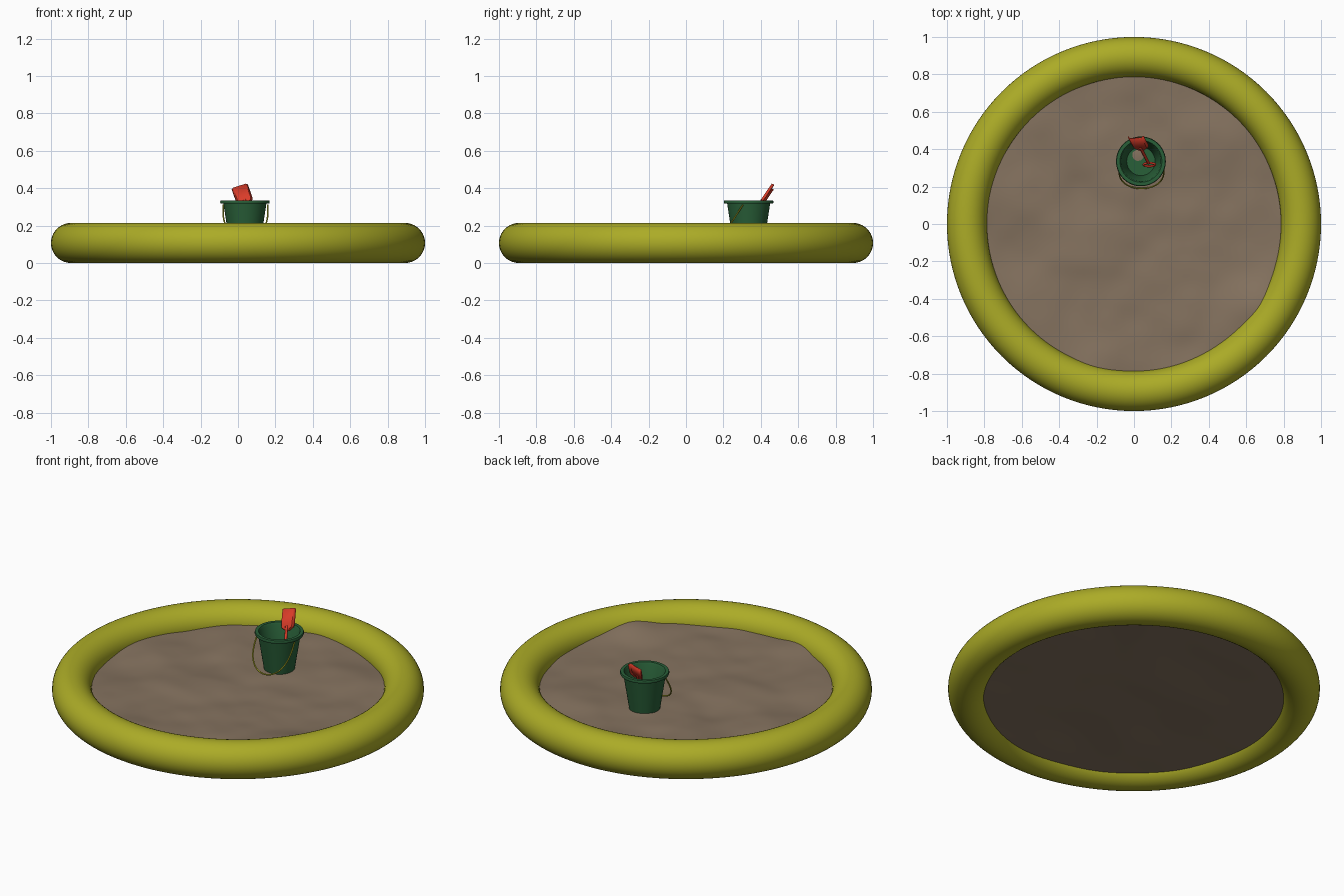
import bpy
import bmesh
import math
from mathutils import Matrix, Vector, noise

if "Cube" in bpy.data.objects:
    bpy.data.objects.remove(bpy.data.objects["Cube"])


def material(name, rgb):
    mat = bpy.data.materials.new(name)
    mat.use_nodes = True
    mat.diffuse_color = (*rgb, 1)
    mat.node_tree.nodes["Principled BSDF"].inputs["Base Color"].default_value = (*rgb, 1)
    return mat


YELLOW = material("olive yellow", (0.41, 0.41, 0.02))
SAND = material("sand brown", (0.235, 0.17, 0.115))
GREEN = material("bucket green", (0.022, 0.115, 0.04))
RED = material("shovel red", (0.70, 0.045, 0.022))


def finish(obj, name, mat, angle=40):
    obj.name = name
    obj.data.materials.append(mat)
    bpy.ops.object.select_all(action="DESELECT")
    obj.select_set(True)
    bpy.context.view_layer.objects.active = obj
    if obj.type == "MESH":
        bpy.ops.object.shade_smooth_by_angle(angle=math.radians(angle))
    return obj


def from_bmesh(bm, name, mat, angle=40):
    bmesh.ops.recalc_face_normals(bm, faces=bm.faces)
    mesh = bpy.data.meshes.new(name)
    bm.to_mesh(mesh)
    bm.free()
    obj = bpy.data.objects.new(name, mesh)
    bpy.context.collection.objects.link(obj)
    return finish(obj, name, mat, angle)


def lathe(name, profile, mat, centre, steps=64):
    bm = bmesh.new()
    verts = [bm.verts.new((r, 0, z)) for r, z in profile]
    edges = [bm.edges.new(pair) for pair in zip(verts, verts[1:])]
    bmesh.ops.spin(bm, geom=verts + edges, cent=(0, 0, 0), axis=(0, 0, 1),
                   angle=math.tau, steps=steps)
    bmesh.ops.remove_doubles(bm, verts=bm.verts, dist=1e-5)
    obj = from_bmesh(bm, name, mat)
    obj.location = centre
    return obj


def wire(name, points, radius, mat, cyclic=False):
    curve = bpy.data.curves.new(name, "CURVE")
    curve.dimensions = "3D"
    curve.bevel_depth = radius
    curve.bevel_resolution = 3
    curve.use_fill_caps = True
    spline = curve.splines.new("POLY")
    spline.points.add(len(points) - 1)
    for p, co in zip(spline.points, points):
        p.co = (*co, 1)
    spline.use_cyclic_u = cyclic
    spline.use_smooth = True
    obj = bpy.data.objects.new(name, curve)
    bpy.context.collection.objects.link(obj)
    return finish(obj, name, mat)


# Round tube wall of the sandpit
bpy.ops.mesh.primitive_torus_add(major_segments=128, minor_segments=40,
                                 major_radius=0.893, minor_radius=0.107,
                                 location=(0, 0, 0.107))
finish(bpy.context.object, "tube_wall", YELLOW, 80)

# Uneven sand: soft noise plus a few (x, y, height, width) mounds
MOUNDS = [(0.66, -0.46, 0.045, 0.16), (-0.2, -0.78, 0.025, 0.15),
          (0.02, 0.37, 0.008, 0.05)]


def sand_height(x, y):
    p = Vector((x, y, 0.3))
    z = 0.113 + 0.020 * noise.noise(p * 3.2) + 0.006 * noise.noise(p * 7)
    near = math.exp(-((x - 0.04) ** 2 + (y - 0.335) ** 2) / 0.02)
    z += (0.117 - z) * near
    for mx, my, h, w in MOUNDS:
        z += h * math.exp(-((x - mx) ** 2 + (y - my) ** 2) / w ** 2)
    return z


def sand_base(x, y):
    return 0.045 + 0.008 * noise.noise(Vector((x, y, 5)) * 3)


RINGS, SPOKES, RADIUS = 44, 112, 0.88
bm = bmesh.new()
rims = []
for height in (sand_height, sand_base):
    middle = bm.verts.new((0, 0, height(0, 0)))
    previous = None
    for i in range(1, RINGS + 1):
        ring = []
        for j in range(SPOKES):
            a = math.tau * j / SPOKES
            x, y = (RADIUS * i / RINGS * f(a) for f in (math.cos, math.sin))
            ring.append(bm.verts.new((x, y, height(x, y))))
        for j in range(SPOKES):
            k = (j + 1) % SPOKES
            if previous:
                bm.faces.new((previous[j], ring[j], ring[k], previous[k]))
            else:
                bm.faces.new((middle, ring[j], ring[k]))
        previous = ring
    rims.append(previous)
top, base = rims
for j in range(SPOKES):
    k = (j + 1) % SPOKES
    bm.faces.new((top[j], base[j], base[k], top[k]))
from_bmesh(bm, "sand", SAND, 60)

# Bucket with a flared lip
lathe("bucket", [(0, 0.112), (0.083, 0.112), (0.115, 0.318), (0.130, 0.318),
                 (0.133, 0.326), (0.130, 0.335), (0.112, 0.335), (0.106, 0.325),
                 (0.076, 0.122), (0, 0.122)], GREEN, (0.037, 0.335, 0))

# Wire bail hanging down in front of the bucket
bail = []
for i in range(33):
    a = math.pi * i / 32
    drop = math.sin(a) ** 0.8
    bail.append((0.04 + 0.118 * math.cos(a) * (1 + 0.12 * drop),
                 0.305 - 0.115 * drop, 0.312 - 0.178 * drop))
wire("bucket_handle", bail, 0.004, YELLOW)

# Shovel frame: local z runs from the grip up to the blade tip
grip = Vector((0.078, 0.325, 0.215))
tip = Vector((0.008, 0.459, 0.412))
up = (tip - grip).normalized()
side = Vector((1, 0, 0.25))
side = (side - up * side.dot(up)).normalized()
back = up.cross(side)
frame = Matrix.Translation(grip) @ Matrix((side, back, up)).transposed().to_4x4()
length = (tip - grip).length

# Shovel blade: tapered scoop outline with raised sides
bm = bmesh.new()
rows = []
for w, z in [(0.012, 0.120), (0.038, 0.102), (0.043, 0.085), (0.043, 0.0)]:
    rows.append([bm.verts.new((u * w, d, length - z))
                 for u, d in [(-1, 0.012), (-0.8, 0), (0.8, 0), (1, 0.012)]])
for lower, upper in zip(rows, rows[1:]):
    for i in range(3):
        bm.faces.new((lower[i], lower[i + 1], upper[i + 1], upper[i]))
blade = from_bmesh(bm, "shovel_blade", RED, 25)
blade.matrix_world = frame
solid = blade.modifiers.new("thickness", "SOLIDIFY")
solid.thickness = 0.006
solid.offset = 0

# Shovel shaft and loop grip
shaft = wire("shovel_shaft", [(0, 0, 0.0), (0, 0, length - 0.095)], 0.008, RED)
shaft.matrix_world = frame
loop = wire("shovel_grip", [(0.032 * math.cos(math.tau * i / 24), 0,
                             -0.014 + 0.016 * math.sin(math.tau * i / 24))
                            for i in range(24)], 0.006, RED, cyclic=True)
loop.matrix_world = frame
